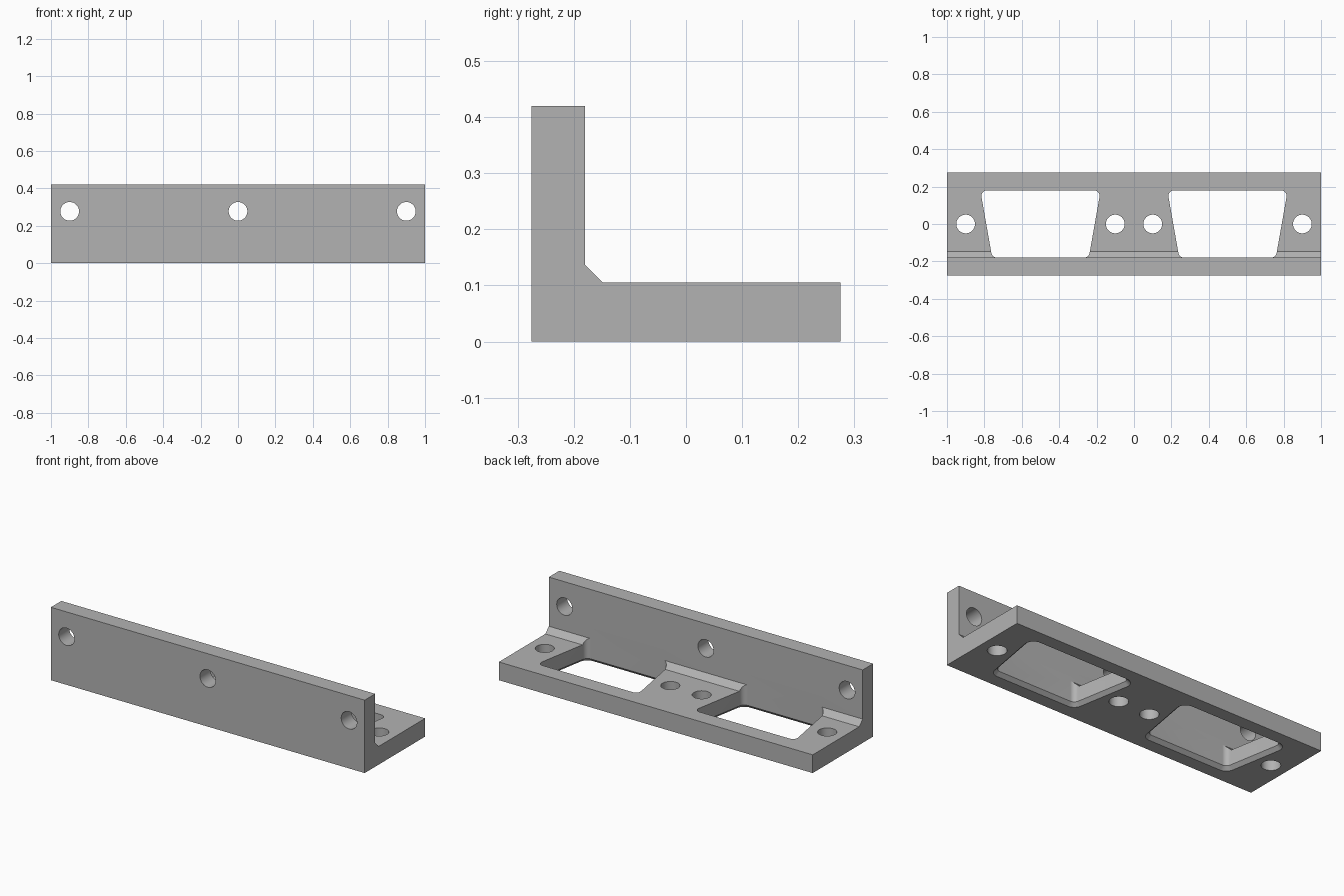
import bpy, bmesh, math

if "Cube" in bpy.data.objects:
    bpy.data.objects.remove(bpy.data.objects["Cube"])

WALL_Y = -0.18      # inner face of the upright flange
R = 0.03            # corner radius of the cutouts
SLANT = math.radians(10)


def loft(name, loops):
    """Closed solid through equal-length loops of 3D points."""
    bm = bmesh.new()
    rings = [[bm.verts.new(p) for p in loop] for loop in loops]
    n = len(rings[0])
    for a, b in zip(rings, rings[1:]):
        for i in range(n):
            j = (i + 1) % n
            bm.faces.new((a[i], a[j], b[j], b[i]))
    bm.faces.new(rings[0][::-1])
    bm.faces.new(rings[-1])
    bmesh.ops.recalc_face_normals(bm, faces=bm.faces)
    me = bpy.data.meshes.new(name)
    bm.to_mesh(me)
    bm.free()
    ob = bpy.data.objects.new(name, me)
    bpy.context.collection.objects.link(ob)
    return ob


def circle(cx, cy, r, n=48):
    return [(cx + r * math.cos(2 * math.pi * i / n),
             cy + r * math.sin(2 * math.pi * i / n)) for i in range(n)]


def trapezoid(cx, grow):
    """Rounded trapezoid, wider at the back, enlarged by grow."""
    corners = [(0.286, 0.15, -SLANT, math.pi / 2),
               (-0.286, 0.15, math.pi / 2, math.pi + SLANT),
               (-0.233, -0.15, math.pi + SLANT, 1.5 * math.pi),
               (0.233, -0.15, 1.5 * math.pi, 2 * math.pi - SLANT)]
    pts = []
    for x, y, a0, a1 in corners:
        for i in range(11):
            a = a0 + (a1 - a0) * i / 10
            pts.append((cx + x + (R + grow) * math.cos(a),
                        y + (R + grow) * math.sin(a)))
    return pts


# L-shaped bracket with a small inner fillet
profile = [(-0.275, 0), (0.275, 0), (0.275, 0.105), (-0.148, 0.105),
           (WALL_Y, 0.137), (WALL_Y, 0.42), (-0.275, 0.42)]
bracket = loft("bracket", [[(x, y, z) for y, z in profile] for x in (-1, 1)])

cutters = []
# Cutouts in the base, chamfered on the underside
for cx in (-0.5, 0.5):
    levels = [(-0.02, 0.04), (0.02, 0.0), (0.2, 0.0)]
    cutters.append(loft("cutout_cutter", [
        [(x, y, z) for x, y in trapezoid(cx, g)] for z, g in levels]))

# Screw holes through the base
for x in (-0.9, -0.1, 0.1, 0.9):
    cutters.append(loft("base_hole_cutter", [
        [(px, py, z) for px, py in circle(x, 0, 0.05)] for z in (-0.05, 0.2)]))

# Screw holes through the upright flange
for x in (-0.9, 0, 0.9):
    cutters.append(loft("flange_hole_cutter", [
        [(px, y, pz) for px, pz in circle(x, 0.277, 0.05)] for y in (-0.35, -0.1)]))

for c in cutters:
    mod = bracket.modifiers.new("cut", 'BOOLEAN')
    mod.operation = 'DIFFERENCE'
    mod.solver = 'EXACT'
    mod.object = c

# Bake the cuts and remove the cutters
deps = bpy.context.evaluated_depsgraph_get()
mesh = bpy.data.meshes.new_from_object(bracket.evaluated_get(deps))
bracket.modifiers.clear()
bracket.data = mesh
for c in cutters:
    bpy.data.objects.remove(c, do_unlink=True)

# Plain grey finish
grey = bpy.data.materials.new("grey")
grey.diffuse_color = (0.45, 0.45, 0.45, 1)
grey.use_nodes = True
grey.node_tree.nodes["Principled BSDF"].inputs["Base Color"].default_value = grey.diffuse_color
mesh.materials.clear()
mesh.materials.append(grey)

bpy.ops.object.select_all(action='DESELECT')
bracket.select_set(True)
bpy.context.view_layer.objects.active = bracket
bpy.ops.object.shade_smooth_by_angle(angle=math.radians(30))
